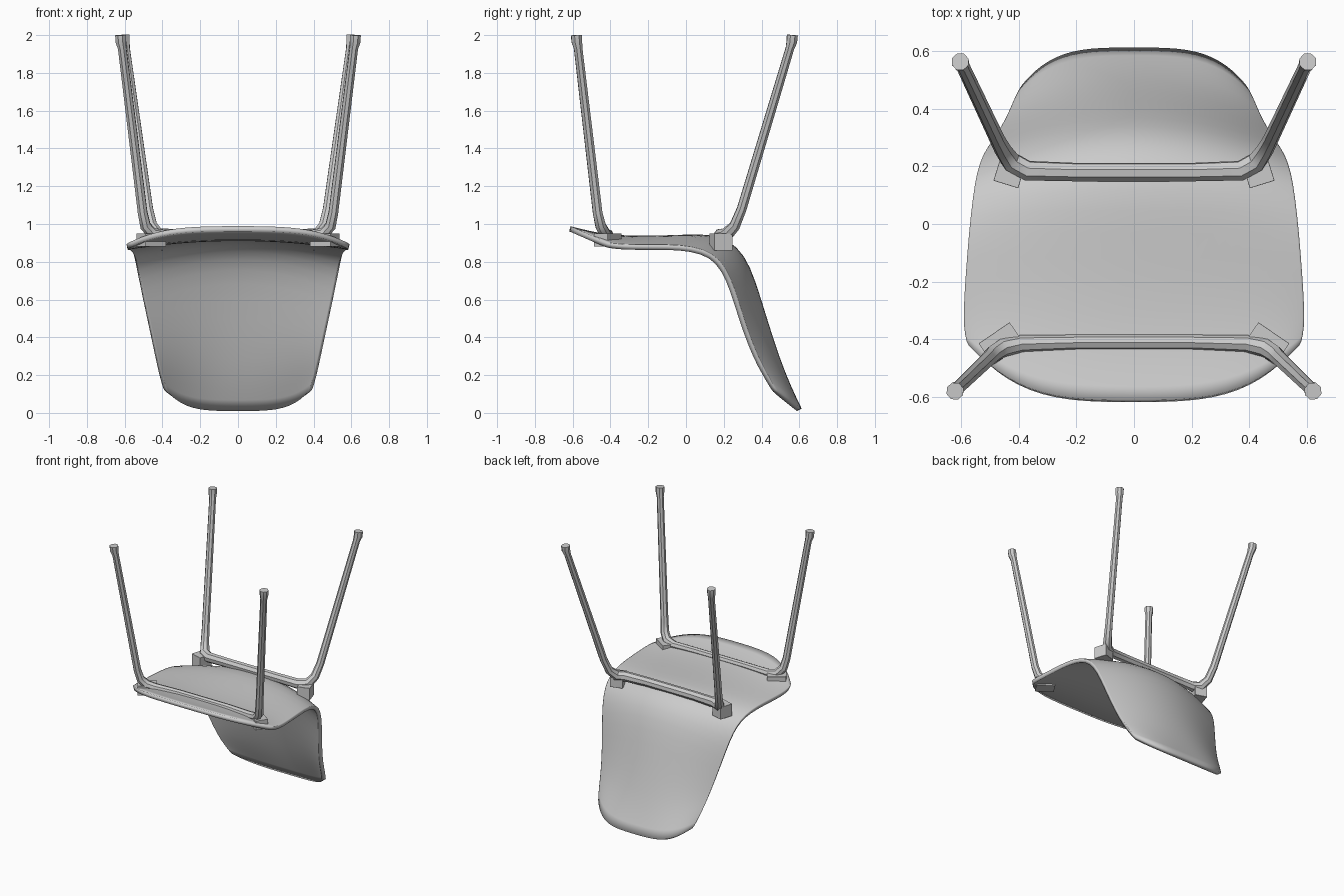
import bpy, bmesh, math
from mathutils import Vector

if "Cube" in bpy.data.objects:
    bpy.data.objects.remove(bpy.data.objects["Cube"])


def smooth(obj, angle=40):
    bpy.ops.object.select_all(action='DESELECT')
    obj.select_set(True)
    bpy.context.view_layer.objects.active = obj
    bpy.ops.object.shade_smooth_by_angle(angle=math.radians(angle))


# Moulded seat and back shell (chair is upside down).
# Each row: half width, centre y z, side edge y z, edge roundness power
ROWS = [
    (.575, -.615, .975, -.415, .887, 3.5),
    (.587, -.52, .950, -.36, .880, 3),
    (.588, -.40, .928, -.29, .877, 2.5),
    (.582, -.22, .922, -.18, .877, 2),
    (.570, -.02, .930, -.03, .877, 2),
    (.555, .12, .935, .09, .855, 2),
    (.540, .22, .905, .17, .805, 2),
    (.520, .30, .830, .225, .710, 2),
    (.495, .355, .700, .265, .590, 2),
    (.460, .415, .500, .315, .430, 2),
    (.430, .485, .280, .370, .290, 2.2),
    (.410, .545, .130, .420, .200, 3),
    (.385, .600, .016, .465, .120, 4),
]
COLS = 16
bm = bmesh.new()
grid = []
for w, cy, cz, ey, ez, p in ROWS:
    row = []
    for i in range(COLS + 1):
        u = math.sin((i / COLS - .5) * math.pi)
        k = abs(u) ** p
        row.append(bm.verts.new((w * u, cy + (ey - cy) * k, cz + (ez - cz) * k)))
    grid.append(row)
for a, b in zip(grid, grid[1:]):
    for i in range(COLS):
        bm.faces.new((a[i], a[i + 1], b[i + 1], b[i]))
bmesh.ops.recalc_face_normals(bm, faces=bm.faces)
mesh = bpy.data.meshes.new("seat_shell")
bm.to_mesh(mesh)
bm.free()
shell = bpy.data.objects.new("seat_shell", mesh)
bpy.context.collection.objects.link(shell)
sub = shell.modifiers.new("Rounding", 'SUBSURF')
sub.levels = sub.render_levels = 1
sol = shell.modifiers.new("Thickness", 'SOLIDIFY')
sol.thickness = .028
sol.offset = 0
smooth(shell)


# Bent tube frames: half path is mirrored across x
def tube(name, half):
    pts = half + [(-x, y, z, r) for x, y, z, r in reversed(half)]
    cu = bpy.data.curves.new(name, 'CURVE')
    cu.dimensions = '3D'
    cu.bevel_depth = 1
    cu.bevel_resolution = 2
    cu.use_fill_caps = True
    sp = cu.splines.new('POLY')
    sp.points.add(len(pts) - 1)
    for q, (x, y, z, r) in zip(sp.points, pts):
        q.co = (x, y, z, 1)
        q.radius = r
    obj = bpy.data.objects.new(name, cu)
    bpy.context.collection.objects.link(obj)
    bpy.ops.object.select_all(action='DESELECT')
    obj.select_set(True)
    bpy.context.view_layer.objects.active = obj
    bpy.ops.object.convert(target='MESH')
    smooth(bpy.context.object)


tube("front_leg_frame", [
    (.621, -.580, 2.0, .031), (.620, -.578, 1.965, .030), (.613, -.571, 1.93, .024),
    (.505, -.468, 1.06, .027), (.490, -.452, .99, .030), (.455, -.430, .950, .032),
    (.390, -.415, .938, .030), (.200, -.410, .945, .026)])
tube("back_leg_frame", [
    (.603, .563, 2.0, .031), (.602, .560, 1.965, .030), (.595, .550, 1.93, .024),
    (.475, .295, 1.08, .027), (.455, .258, .99, .030), (.425, .215, .945, .036),
    (.370, .185, .940, .036), (.200, .180, .943, .033)])


# Mounting pads where the legs meet the shell
def pad(name, loc, size, turn):
    bpy.ops.mesh.primitive_cube_add(size=1, location=loc, rotation=(0, 0, turn))
    o = bpy.context.object
    o.name = name
    o.scale = size
    bev = o.modifiers.new("Bevel", 'BEVEL')
    bev.width = .01


for s, side in ((1, "right"), (-1, "left")):
    pad("front_pad_" + side, (s * .46, -.415, .915), (.13, .09, .07), -s * .6)
    pad("back_pad_" + side, (s * .43, .185, .905), (.09, .10, .09), s * .3)
